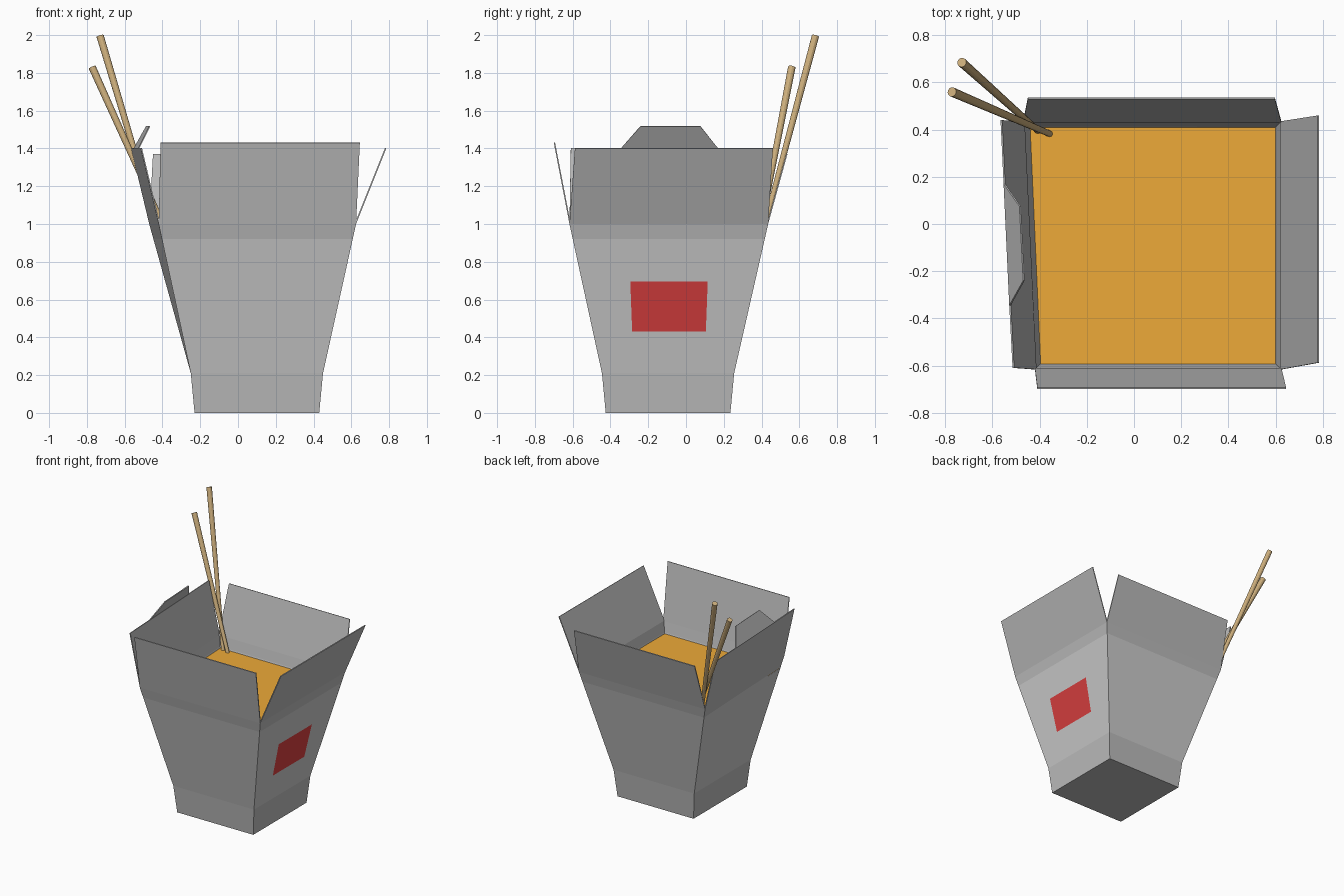
import bpy
from mathutils import Vector

if "Cube" in bpy.data.objects:
    bpy.data.objects.remove(bpy.data.objects["Cube"])


def material(name, rgb):
    m = bpy.data.materials.new(name)
    m.diffuse_color = (*rgb, 1)
    m.use_nodes = True
    m.node_tree.nodes["Principled BSDF"].inputs["Base Color"].default_value = m.diffuse_color
    return m


light = material("light_card", (0.8, 0.8, 0.8))
grey = material("grey_card", (0.5, 0.5, 0.5))
red = material("red", (0.7, 0.05, 0.05))
yellow = material("noodle_yellow", (0.85, 0.4, 0.04))
wood = material("wood", (0.6, 0.42, 0.2))


def make(name, verts, faces, mats, indices=None, thickness=0):
    me = bpy.data.meshes.new(name)
    me.from_pydata(verts, [], faces)
    ob = bpy.data.objects.new(name, me)
    bpy.context.collection.objects.link(ob)
    for m in mats:
        me.materials.append(m)
    for p, i in zip(me.polygons, indices or []):
        p.material_index = i
    if thickness:
        mod = ob.modifiers.new("card", 'SOLIDIFY')
        mod.thickness = thickness
        mod.offset = -1
    return ob


def ring(x0, x1, y0, y1, z, x0_back):
    return [Vector(p) for p in ((x0, y0, z), (x1, y0, z), (x1, y1, z), (x0_back, y1, z))]


# Carton: stacked rings, bands of grey at the foot and rim
foot = ring(-0.23, 0.43, -0.425, 0.235, 0, -0.23)
crease = ring(-0.25, 0.45, -0.445, 0.255, 0.21, -0.25)
rim = ring(-0.42, 0.625, -0.617, 0.435, 1.0, -0.47)
band = [a.lerp(b, 0.9) for a, b in zip(crease, rim)]
faces, idx = [(3, 2, 1, 0)], [1]
for level in range(3):
    for i in range(4):
        a, b = level * 4 + i, level * 4 + (i + 1) % 4
        faces.append((a, b, b + 4, a + 4))
        idx.append(0 if level == 1 else 1)
make("carton", foot + crease + band + rim, faces, [light, grey], idx, 0.007)

# Open flaps hinged on the rim
fl, fr, br, bl = rim


def flap(name, start, end, top, extra=(), faces=((0, 1, 2, 3),)):
    make(name, [start, end, *top, *extra], faces, [grey], None, 0.007)


flap("front_flap", fl, fr, [(0.645, -0.70, 1.43), (-0.41, -0.70, 1.43)])
flap("right_flap", fr, br, [(0.785, 0.46, 1.40), (0.785, -0.588, 1.40)])
flap("back_flap", br, bl, [(-0.45, 0.537, 1.37), (0.597, 0.537, 1.37)])
# Left flap carries the folded locking tab
flap("left_flap", bl, fl, [(-0.515, -0.61, 1.40), (-0.529, -0.345, 1.40),
                           (-0.553, 0.17, 1.40), (-0.566, 0.44, 1.40)],
     [(-0.47, -0.24, 1.52), (-0.486, 0.075, 1.52)],
     [(0, 1, 2, 3, 4, 5), (4, 3, 6, 7)])

# Food surface just below the rim
food = [a.lerp(b, 0.89) for a, b in zip(crease, rim)]
make("food", food, [(0, 1, 2, 3)], [yellow])


# Red label lying on the right wall
def on_right(y, z):
    return (0.45 + (z - 0.21) * 0.175 / 0.79 + 0.003, y, z)


make("label", [on_right(-0.285, 0.43), on_right(0.105, 0.43),
               on_right(0.115, 0.695), on_right(-0.295, 0.695)], [(0, 1, 2, 3)], [red])


# Chopsticks leaning out of the back left corner
def chopstick(name, tip, top):
    tip, top = Vector(tip), Vector(top)
    d = top - tip
    bpy.ops.mesh.primitive_cone_add(vertices=12, radius1=0.013, radius2=0.02, depth=d.length,
                                    location=(tip + top) / 2,
                                    rotation=d.to_track_quat('Z', 'Y').to_euler())
    ob = bpy.context.object
    ob.name = name
    ob.data.materials.append(wood)


chopstick("chopstick_a", (-0.395, 0.385, 0.87), (-0.73, 0.685, 1.995))
chopstick("chopstick_b", (-0.34, 0.375, 0.87), (-0.772, 0.56, 1.83))
